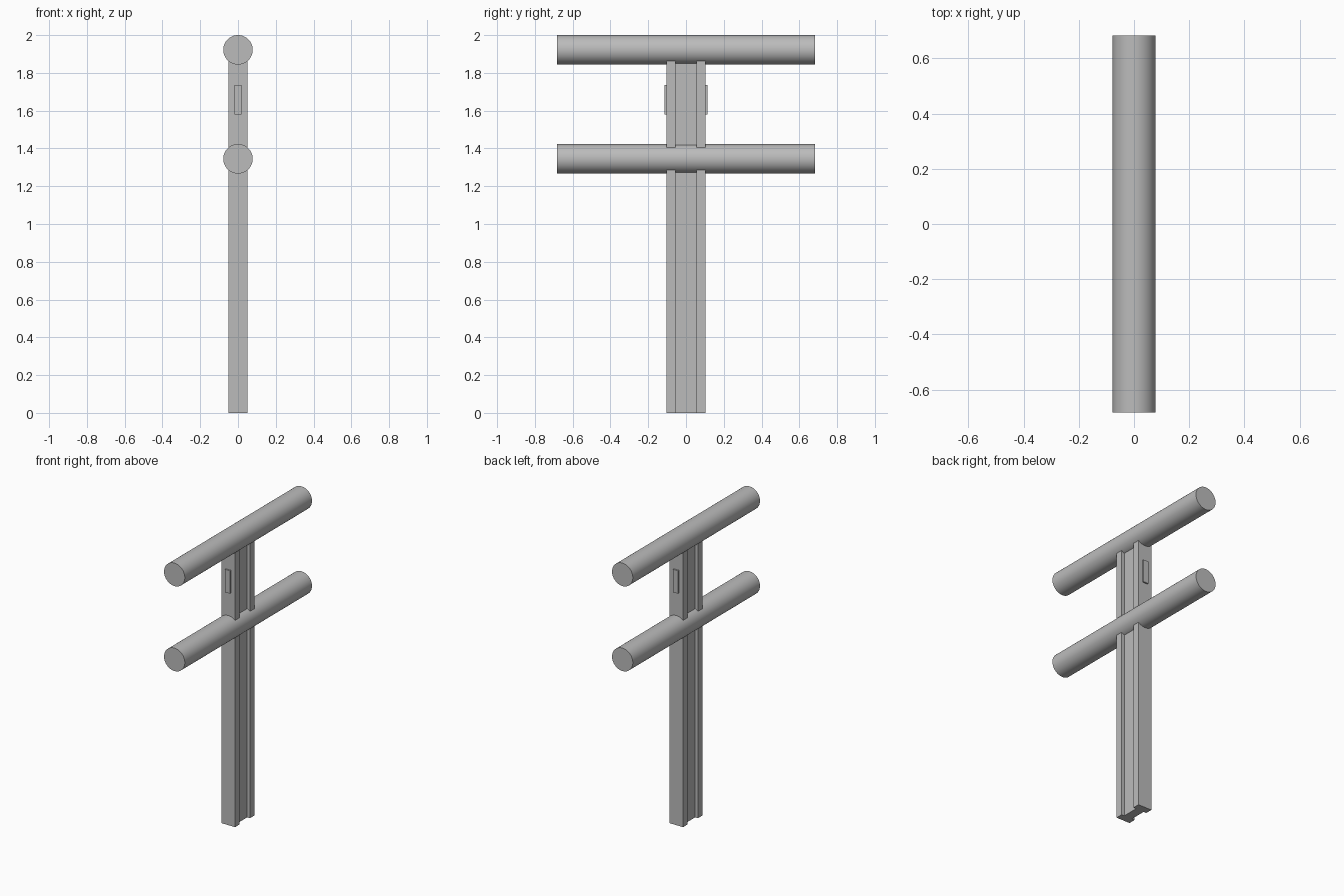
import bpy, bmesh, math
from mathutils import Matrix

cube = bpy.data.objects.get("Cube")
if cube:
    bpy.data.objects.remove(cube, do_unlink=True)

grey = bpy.data.materials.new("plain_grey")
grey.use_nodes = True
colour = (0.5, 0.5, 0.5, 1)
grey.diffuse_color = colour
grey.node_tree.nodes["Principled BSDF"].inputs["Base Color"].default_value = colour


def make_object(name, bm):
    bmesh.ops.recalc_face_normals(bm, faces=bm.faces)
    mesh = bpy.data.meshes.new(name)
    bm.to_mesh(mesh)
    bm.free()
    mesh.materials.append(grey)
    obj = bpy.data.objects.new(name, mesh)
    bpy.context.collection.objects.link(obj)
    return obj


# Upright post: H-shaped section extruded up into the top bar
FLANGE_X, WEB_X, OUTER_Y, INNER_Y = 0.051, 0.03, 0.104, 0.056
TOP_Z, LOW_Z, RADIUS, LENGTH = 1.922, 1.345, 0.078, 1.364
half = [(FLANGE_X, -OUTER_Y), (FLANGE_X, -INNER_Y), (WEB_X, -INNER_Y),
        (WEB_X, INNER_Y), (FLANGE_X, INNER_Y), (FLANGE_X, OUTER_Y)]
profile = half + [(-x, y) for x, y in reversed(half)]
bm = bmesh.new()
base = bm.faces.new([bm.verts.new((x, y, 0)) for x, y in profile])
top = bmesh.ops.extrude_face_region(bm, geom=[base], use_keep_orig=True)["geom"]
bmesh.ops.translate(bm, vec=(0, 0, TOP_Z),
                    verts=[v for v in top if isinstance(v, bmesh.types.BMVert)])
make_object("upright_post", bm)

# Two round crossbars running front to back
for name, z in (("upper_crossbar", TOP_Z), ("lower_crossbar", LOW_Z)):
    bm = bmesh.new()
    bmesh.ops.create_cone(bm, cap_ends=True, segments=64, radius1=RADIUS,
                          radius2=RADIUS, depth=LENGTH,
                          matrix=Matrix.Translation((0, 0, z))
                          @ Matrix.Rotation(math.pi / 2, 4, "X"))
    bar = make_object(name, bm)
    bpy.ops.object.select_all(action="DESELECT")
    bar.select_set(True)
    bpy.context.view_layer.objects.active = bar
    bpy.ops.object.shade_smooth_by_angle(angle=math.radians(30))

# Small raised plates on the front and back flanges
for name, side in (("front_plate", -1), ("back_plate", 1)):
    bm = bmesh.new()
    bmesh.ops.create_cube(bm, size=1,
                          matrix=Matrix.Translation((0, side * 0.104, 1.658))
                          @ Matrix.Diagonal((0.038, 0.02, 0.155, 1)))
    make_object(name, bm)
